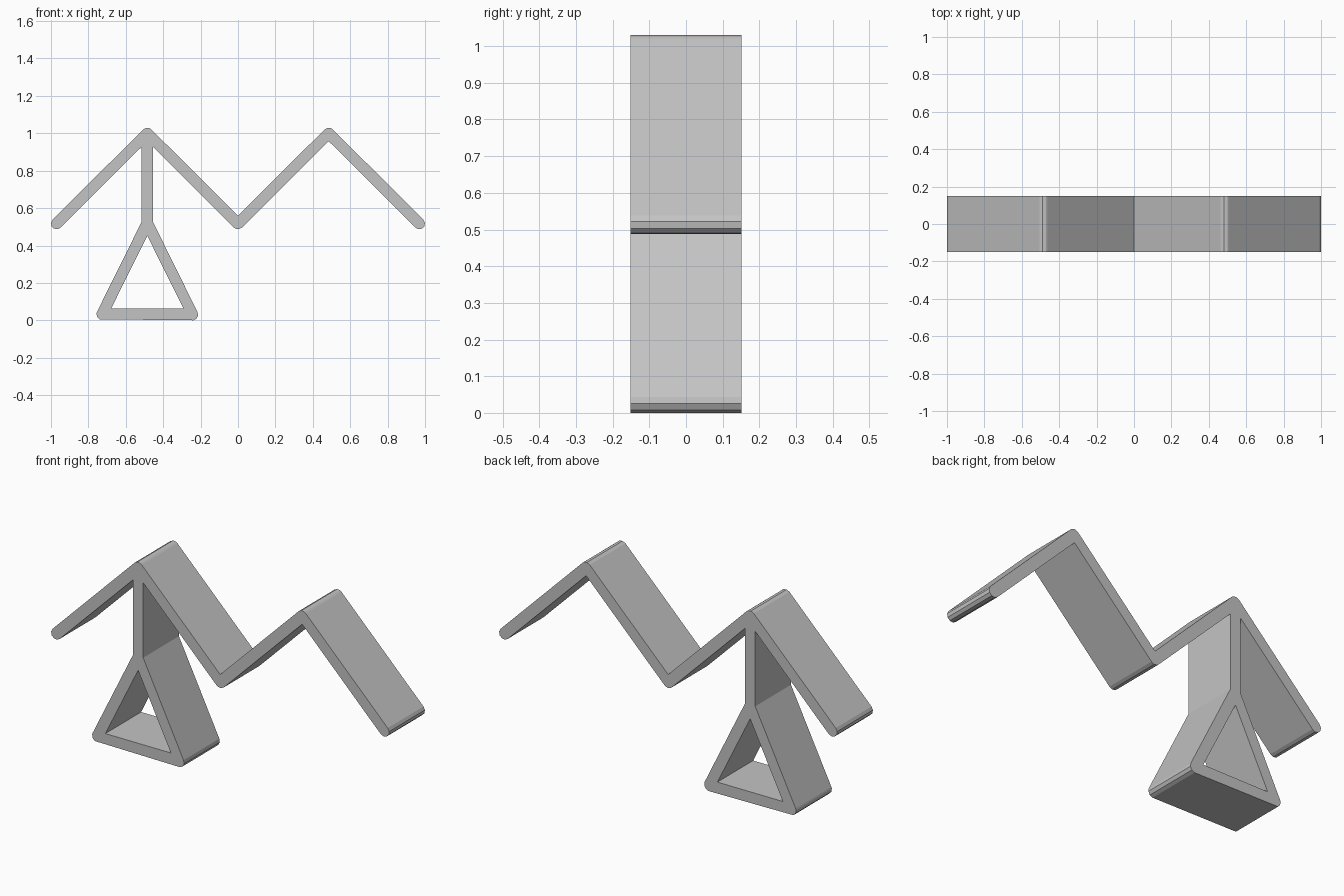
import bpy, bmesh
from math import cos, sin, tan, radians, atan2, degrees
from mathutils import Matrix

cube = bpy.data.objects.get("Cube")
if cube:
    bpy.data.objects.remove(cube, do_unlink=True)

R = 0.03         # half the bar thickness
DEPTH = 0.302    # length of the extrusion along y
STEP = 36        # facet angle of the rounded corners

grey = bpy.data.materials.new("light_grey")
grey.use_nodes = True
colour = (0.55, 0.55, 0.55, 1)
grey.diffuse_color = colour
grey.node_tree.nodes["Principled BSDF"].inputs["Base Color"].default_value = colour


def arc(centre, start, end, close=True):
    """Clockwise faceted corner around a centreline point."""
    angles, a = [], start
    while a > end + 0.1:
        angles.append(a)
        a -= STEP
    if close:
        angles.append(end)
    return [(centre[0] + R * cos(radians(a)), centre[1] + R * sin(radians(a)))
            for a in angles]


# Centrelines of the zigzag and of the triangular foot
half, low, high = 0.485, 0.517, 1.0
zig = [(-2 * half, low), (-half, high), (0, low), (half, high), (2 * half, low)]
neck = (-half, 0.52)
foot_r, foot_l = (-half + 0.242, 0.03), (-half - 0.242, 0.032)
miter = R * 2 ** 0.5
tilt = degrees(atan2(0.242, neck[1] - foot_r[1]))   # lean of the foot's sides
flare = neck[1] + R * tan(radians(tilt / 2))
under = high - miter - R                            # stem meets the zigzag

# Outer outline, clockwise from the left end
outline = arc(zig[0], -45, -225)
outline += arc(zig[1], 135, 45)
outline += [(0, low + miter)]
outline += arc(zig[3], 135, 45)
outline += arc(zig[4], 45, -135)
outline += [(half, high - miter)]
outline += arc(zig[2], -45, -135)
outline += [(-half + R, under), (-half + R, flare)]
outline += arc(foot_r, tilt, -90, close=False)
outline += arc(foot_l, tilt - 4 * STEP, -180 - tilt)
outline += [(-half - R, flare), (-half - R, under)]

# Triangular opening in the foot
inset = R / tan(radians((90 - tilt) / 2))
hole = [(-half, neck[1] - R / sin(radians(tilt))),
        (foot_l[0] + inset, foot_l[1] + R),
        (foot_r[0] - inset, foot_l[1] + R)]

# Filled profile, extruded along its normal
curve = bpy.data.curves.new("frame_profile", "CURVE")
curve.dimensions = "2D"
curve.fill_mode = "BOTH"
curve.extrude = DEPTH / 2
for loop in (outline, hole):
    spline = curve.splines.new("POLY")
    spline.points.add(len(loop) - 1)
    for point, (x, z) in zip(spline.points, loop):
        point.co = (x, z, 0, 1)
    spline.use_cyclic_u = True

helper = bpy.data.objects.new("frame_profile", curve)
bpy.context.collection.objects.link(helper)
bpy.context.view_layer.update()
mesh = bpy.data.meshes.new_from_object(
    helper.evaluated_get(bpy.context.evaluated_depsgraph_get()))
bpy.data.objects.remove(helper, do_unlink=True)

# Stand the profile upright and clean it into one closed solid
bm = bmesh.new()
bm.from_mesh(mesh)
bmesh.ops.remove_doubles(bm, verts=bm.verts, dist=0.0001)
bmesh.ops.transform(bm, matrix=Matrix.Rotation(radians(90), 4, "X"), verts=bm.verts)
bmesh.ops.recalc_face_normals(bm, faces=bm.faces)
for face in bm.faces:
    face.smooth = False
    face.material_index = 0
bm.to_mesh(mesh)
bm.free()
mesh.materials.clear()
mesh.materials.append(grey)

frame = bpy.data.objects.new("zigzag_frame_with_foot", mesh)
bpy.context.collection.objects.link(frame)
